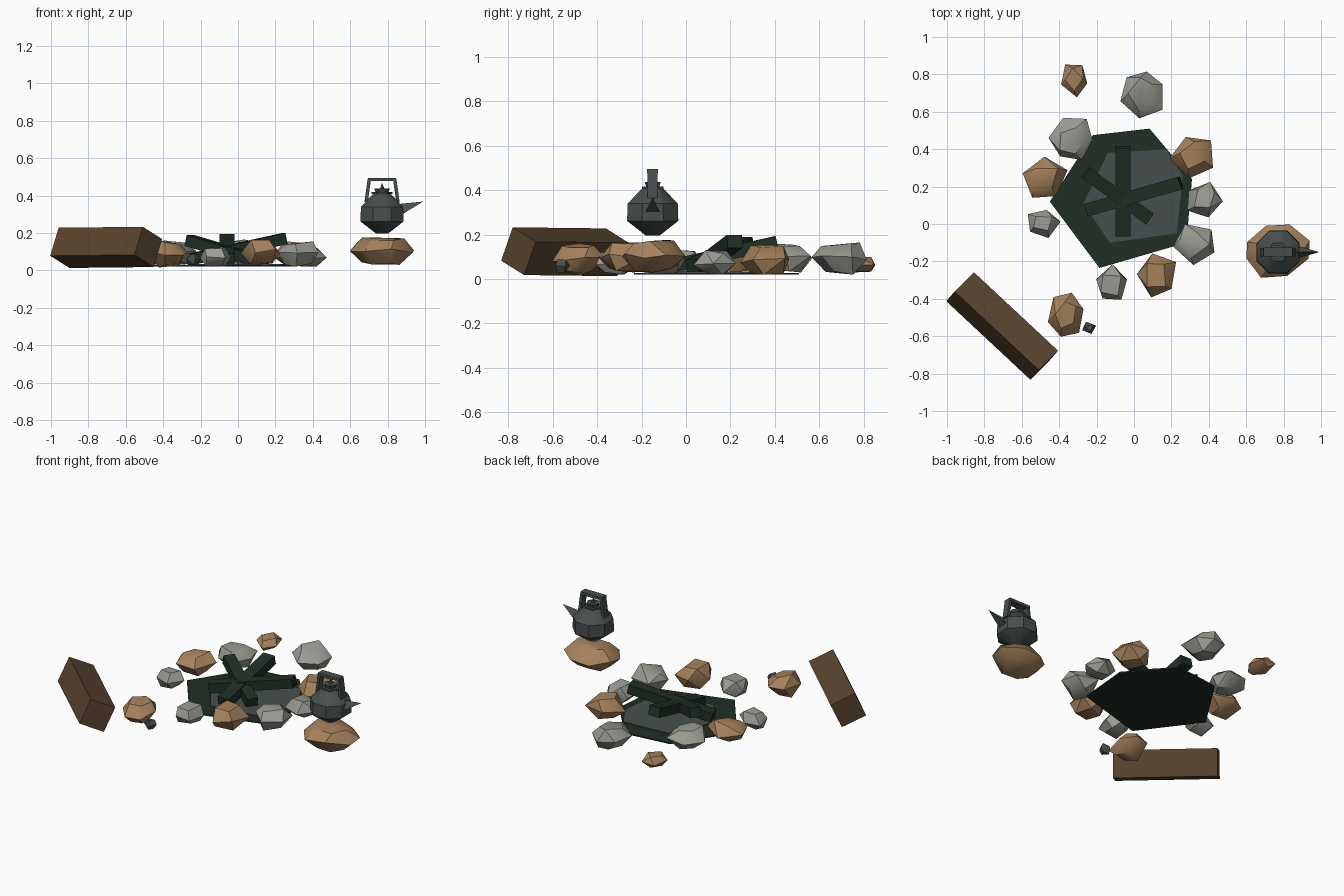
import bpy, bmesh, math, random
from mathutils import Vector

random.seed(7)
cube = bpy.data.objects.get("Cube")
if cube:
    bpy.data.objects.remove(cube, do_unlink=True)


def material(name, code):
    lin = []
    for i in (0, 2, 4):
        c = int(code[i:i + 2], 16) / 255
        lin.append(c / 12.92 if c <= 0.04045 else ((c + 0.055) / 1.055) ** 2.4)
    mat = bpy.data.materials.new(name)
    mat.use_nodes = True
    mat.diffuse_color = (*lin, 1)
    mat.node_tree.nodes["Principled BSDF"].inputs["Base Color"].default_value = (*lin, 1)
    return mat


TAN = material("tan_stone", "A6825C")
GREY = material("grey_stone", "9B9B94")
BROWN = material("brown_wood", "5A452F")
CHAR = material("charred_wood", "202E25")
IRON = material("dark_iron", "474F4D")


def finish(name, bm, mat, angle=None):
    bmesh.ops.recalc_face_normals(bm, faces=bm.faces)
    mesh = bpy.data.meshes.new(name)
    bm.to_mesh(mesh)
    bm.free()
    mesh.materials.append(mat)
    obj = bpy.data.objects.new(name, mesh)
    bpy.context.collection.objects.link(obj)
    if angle:
        bpy.ops.object.select_all(action='DESELECT')
        obj.select_set(True)
        bpy.context.view_layer.objects.active = obj
        bpy.ops.object.shade_smooth_by_angle(angle=math.radians(angle))


def hull(name, points, mat, angle=None):
    bm = bmesh.new()
    for p in points:
        bm.verts.new(p)
    out = bmesh.ops.convex_hull(bm, input=bm.verts)
    loose = {g for g in out["geom_interior"] if isinstance(g, bmesh.types.BMVert)}
    bmesh.ops.delete(bm, geom=list(loose), context='VERTS')
    bmesh.ops.dissolve_limit(bm, angle_limit=0.02, verts=bm.verts, edges=bm.edges)
    finish(name, bm, mat, angle)


def box(name, centre, axes, mat):
    """Box spanned by three full-length edge vectors."""
    u, v, w = (Vector(a) / 2 for a in axes)
    c = Vector(centre)
    signs = (-1, 1)
    hull(name, [c + u * i + v * j + w * k for i in signs for j in signs for k in signs], mat)


def beam(name, a, b, width, height, mat):
    a, b = Vector(a), Vector(b)
    along = b - a
    side = along.cross(Vector((0, 0, 1))).normalized()
    up = side.cross(along).normalized()
    box(name, (a + b) / 2, (along, side * width, up * height), mat)


def plate(name, outline, low, high, mat):
    hull(name, [(x, y, z) for x, y in outline for z in (low, high)], mat)


def ring(centre, radius, z, count, turn):
    return [(centre[0] + radius * math.cos(math.tau * i / count + turn),
             centre[1] + radius * math.sin(math.tau * i / count + turn), z) for i in range(count)]


# Faceted stones, fitted to their extents
def stone(name, x, y, wide, deep, low, high, turn, mat, sides=5):
    turn = math.radians(turn)
    step = math.pi / sides
    pts = [Vector(p) for p in ring((0, 0), 0.6, -1, sides - 1, turn + step)
           + ring((0, 0), 1, 0, sides, turn) + ring((0, 0), 0.62, 1, sides - 1, turn + step)]
    for p in pts:
        p.z += random.uniform(-0.2, 0.2)
        p.x += random.uniform(-0.1, 0.1)
        p.y += random.uniform(-0.1, 0.1)
    lo = [min(p[k] for p in pts) for k in range(3)]
    hi = [max(p[k] for p in pts) for k in range(3)]
    size, mid = (wide, deep, high - low), (x, y, (low + high) / 2)
    fitted = [[mid[k] + size[k] * ((p[k] - lo[k]) / (hi[k] - lo[k]) - 0.5) for k in range(3)] for p in pts]
    hull(name, fitted, mat, 35)


stone("back_outer_stone", -.32, .765, .14, .175, .03, .10, 60, TAN)
stone("back_stone", .04, .69, .225, .25, .02, .165, 80, GREY, 6)
stone("back_right_stone", -.34, .455, .235, .225, .03, .16, 115, GREY, 6)
stone("right_stone", -.475, .25, .24, .22, .03, .16, 90, TAN)
stone("right_small_stone", -.48, 0, .175, .15, .02, .13, 0, GREY)
stone("front_outer_stone", -.365, -.485, .19, .235, .015, .16, 75, TAN, 6)
stone("front_pebble", -.24, -.555, .075, .065, .03, .09, 110, IRON, 4)
stone("front_right_stone", -.12, -.31, .165, .19, .02, .125, 90, GREY)
stone("front_stone", .12, -.275, .21, .235, .03, .165, 105, TAN)
stone("front_left_stone", .32, -.11, .22, .22, .02, .155, 45, GREY)
stone("left_stone", .38, .13, .19, .19, .02, .13, 0, GREY)
stone("back_left_stone", .305, .355, .235, .22, .02, .155, 40, TAN)
stone("kettle_stone", .77, -.145, .34, .285, .03, .175, 22, TAN, 8)

# Fire pit: scorched ground and ash bed
plate("scorched_ground", [(-.22, .475), (.083, .51), (.31, .24), (.28, -.10), (-.185, -.235), (-.45, .12)],
      .02, .028, CHAR)
plate("ash_bed", [(-.14, .38), (.17, .4), (.26, .26), (.23, -.05), (-.13, -.10), (-.27, .11)],
      .026, .034, IRON)

# Charred logs leaning across each other
beam("charred_log_back", (-.06, .41, .165), (-.06, -.06, .06), .08, .06, CHAR)
beam("charred_log_right", (-.26, .275, .16), (.08, .03, .06), .07, .06, CHAR)
beam("charred_log_left", (.25, .22, .17), (-.25, .075, .06), .07, .06, CHAR)

# Squared bench timber, rolled on its long axis
box("bench_timber", (-.705, -.545, .123), ((.45, -.42, .005), (.103, .103, -.065), (.045, .052, .15)), BROWN)

# Kettle body: stacked octagons
K = (.77, -.15)
turn = math.pi / 8
body = []
for radius, z in ((.035, .197), (.125, .262), (.122, .34), (.05, .41)):
    body += ring(K, radius, z, 8, turn)
hull("kettle_body", body, IRON, 40)

# Lid, knob and spout
hull("kettle_lid", ring(K, .055, .408, 6, 0) + ring(K, .055, .418, 6, 0), IRON)
hull("kettle_lid_rim", ring(K, .035, .418, 6, 0) + ring(K, .042, .438, 6, 0), IRON)
hull("kettle_knob", ring(K, .014, .435, 5, 0) + [(*K, .468)], IRON)
hull("kettle_spout", [(.87, -.115, .295), (.87, -.185, .295), (.86, -.15, .355), (.99, -.15, .368)], IRON)

# Kettle handle: two leaning posts and a top bar
for side, name in ((-1, "right"), (1, "left")):
    beam("kettle_handle_post_" + name, (K[0] + side * .085, K[1], .365),
         (K[0] + side * .068, K[1], .488), .045, .018, IRON)
beam("kettle_handle_bar", (K[0] - .076, K[1], .486), (K[0] + .076, K[1], .486), .05, .018, IRON)
